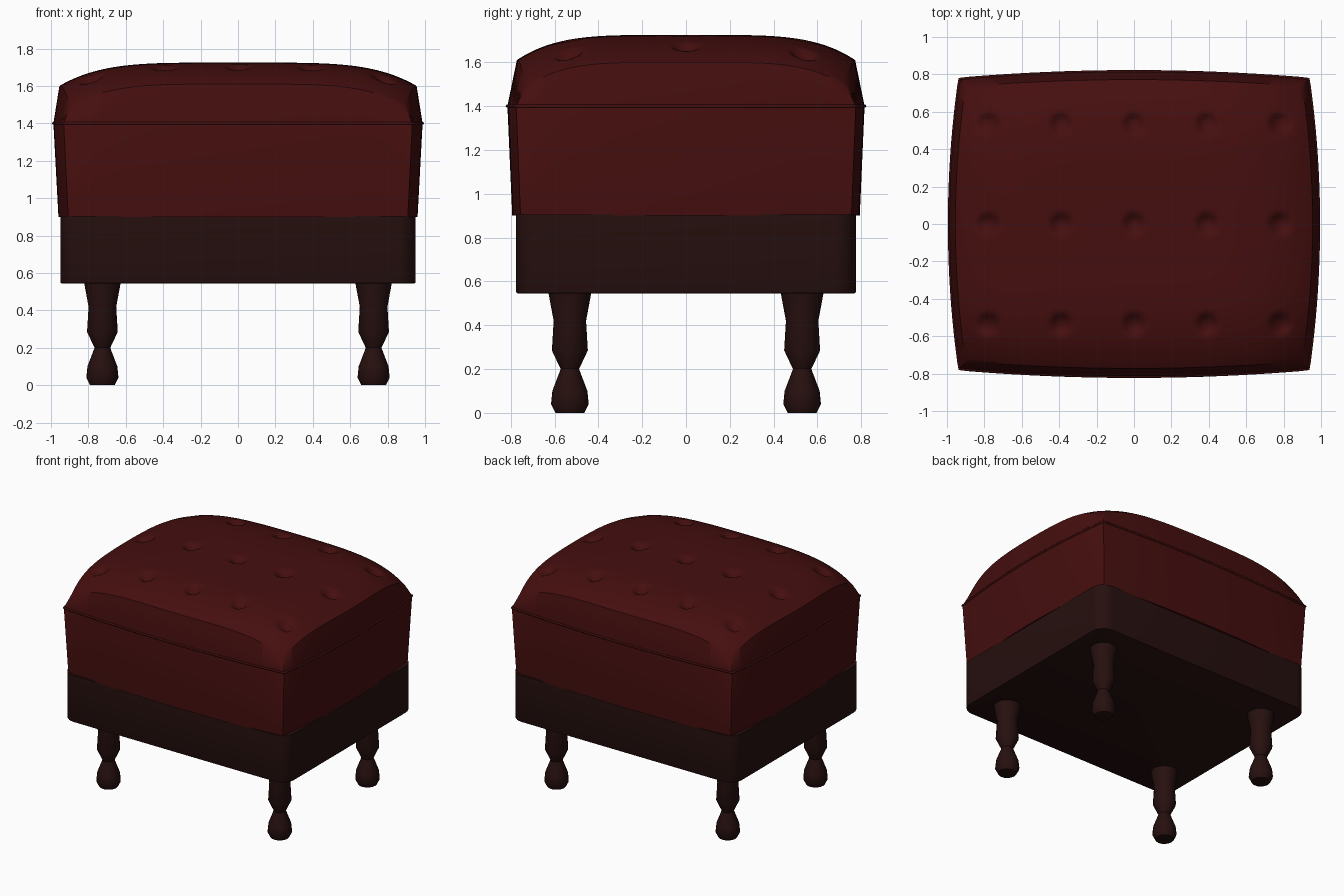
import bpy, bmesh, math

cube = bpy.data.objects.get("Cube")
if cube:
    bpy.data.objects.remove(cube, do_unlink=True)


def material(name, color):
    m = bpy.data.materials.new(name)
    m.use_nodes = True
    m.diffuse_color = (*color, 1)
    m.node_tree.nodes["Principled BSDF"].inputs["Base Color"].default_value = (*color, 1)
    return m


RED = material("dark red leather", (0.06, 0.0045, 0.0045))
WOOD = material("dark wood", (0.019, 0.005, 0.0045))


def finish(bm, name, mat, angle=40):
    bmesh.ops.recalc_face_normals(bm, faces=bm.faces)
    me = bpy.data.meshes.new(name)
    bm.to_mesh(me)
    bm.free()
    return place(me, name, mat, angle)


def place(data, name, mat, angle=40):
    ob = bpy.data.objects.new(name, data)
    bpy.context.collection.objects.link(ob)
    data.materials.append(mat)
    if ob.type == "MESH":
        bpy.ops.object.select_all(action="DESELECT")
        ob.select_set(True)
        bpy.context.view_layer.objects.active = ob
        bpy.ops.object.shade_smooth_by_angle(angle=math.radians(angle))
    return ob


# Upholstery: bowed plan, straight walls, domed and tufted top
NX, NY = 100, 84
BUTTONS = [(i * 0.39, j * 0.535) for i in range(-2, 3) for j in (-1, 0, 1)]


def plan(u, v, hx, hy, bx, by):
    return u * (hx + bx * (1 - v * v)), v * (hy + by * (1 - u * u))


def top_point(u, v):
    x, y = plan(u, v, 0.90, 0.735, 0.055, 0.037)
    z = 1.725 - 0.125 * abs(u) ** 4.5 - 0.115 * abs(v) ** 4.5
    for bx, by in BUTTONS:
        r = math.hypot(x - bx, y - by)
        z -= 0.036 * math.exp(-(r / 0.05) ** 4)
    return x, y, z


rim = ([(i, 0) for i in range(NX)] + [(NX, j) for j in range(NY)]
       + [(i, NY) for i in range(NX, 0, -1)] + [(0, j) for j in range(NY, 0, -1)])


def uv(i, j):
    return 2 * i / NX - 1, 2 * j / NY - 1


def ring(z, *shape):
    return [(*plan(*uv(i, j), *shape), z) for i, j in rim]


WELT = (0.932, 0.775, 0.055, 0.04)
bm = bmesh.new()
grid = {(i, j): bm.verts.new(top_point(*uv(i, j)))
        for i in range(NX + 1) for j in range(NY + 1)}
for i in range(NX):
    for j in range(NY):
        bm.faces.new([grid[i, j], grid[i + 1, j], grid[i + 1, j + 1], grid[i, j + 1]])
rings = [[grid[k] for k in rim]]
for z, shape in ((1.4, WELT), (0.9, (0.908, 0.755, 0.052, 0.038))):
    rings.append([bm.verts.new(p) for p in ring(z, *shape)])
for a, b in zip(rings, rings[1:]):
    for k in range(len(rim)):
        n = (k + 1) % len(rim)
        bm.faces.new([a[k], a[n], b[n], b[k]])
bm.faces.new(rings[-1])
finish(bm, "upholstery", RED)

# Piping around the seam
curve = bpy.data.curves.new("seam_piping", "CURVE")
curve.dimensions = "3D"
curve.bevel_depth = 0.008
curve.bevel_resolution = 1
path = ring(1.4, *WELT)[::2]
spline = curve.splines.new("POLY")
spline.points.add(len(path) - 1)
for point, co in zip(spline.points, path):
    point.co = (*co, 1)
spline.use_cyclic_u = True
place(curve, "seam_piping", RED)

# Base box with rounded upright corners
bm = bmesh.new()
bmesh.ops.create_cube(bm, size=1)
for v in bm.verts:
    v.co = (v.co.x * 1.9, v.co.y * 1.55, 0.725 + v.co.z * 0.36)
upright = [e for e in bm.edges if abs(e.verts[0].co.z - e.verts[1].co.z) > 0.1]
bmesh.ops.bevel(bm, geom=upright, offset=0.1, segments=6, profile=0.5, affect="EDGES")
low = [e for e in bm.edges if all(v.co.z < 0.6 for v in e.verts)]
bmesh.ops.bevel(bm, geom=low, offset=0.008, segments=2, profile=0.5, affect="EDGES")
finish(bm, "base_box", WOOD)

# Turned legs
PROFILE = [(0.066, 0), (0.086, 0.04), (0.08, 0.1), (0.042, 0.2),
           (0.082, 0.285), (0.074, 0.42), (0.1, 0.56)]
SIDES = 16


def leg(name, cx, cy):
    bm = bmesh.new()
    loops = [[bm.verts.new((cx + r * math.cos(math.tau * k / SIDES),
                            cy + r * math.sin(math.tau * k / SIDES), z))
              for k in range(SIDES)] for r, z in PROFILE]
    for a, b in zip(loops, loops[1:]):
        for k in range(SIDES):
            n = (k + 1) % SIDES
            bm.faces.new([a[k], a[n], b[n], b[k]])
    bm.faces.new(loops[0])
    bm.faces.new(loops[-1])
    finish(bm, name, WOOD, 35)


for side, sx in (("left", 1), ("right", -1)):
    for end, sy in (("front", -1), ("back", 1)):
        leg(f"{end}_{side}_leg", sx * 0.725, sy * 0.53)
